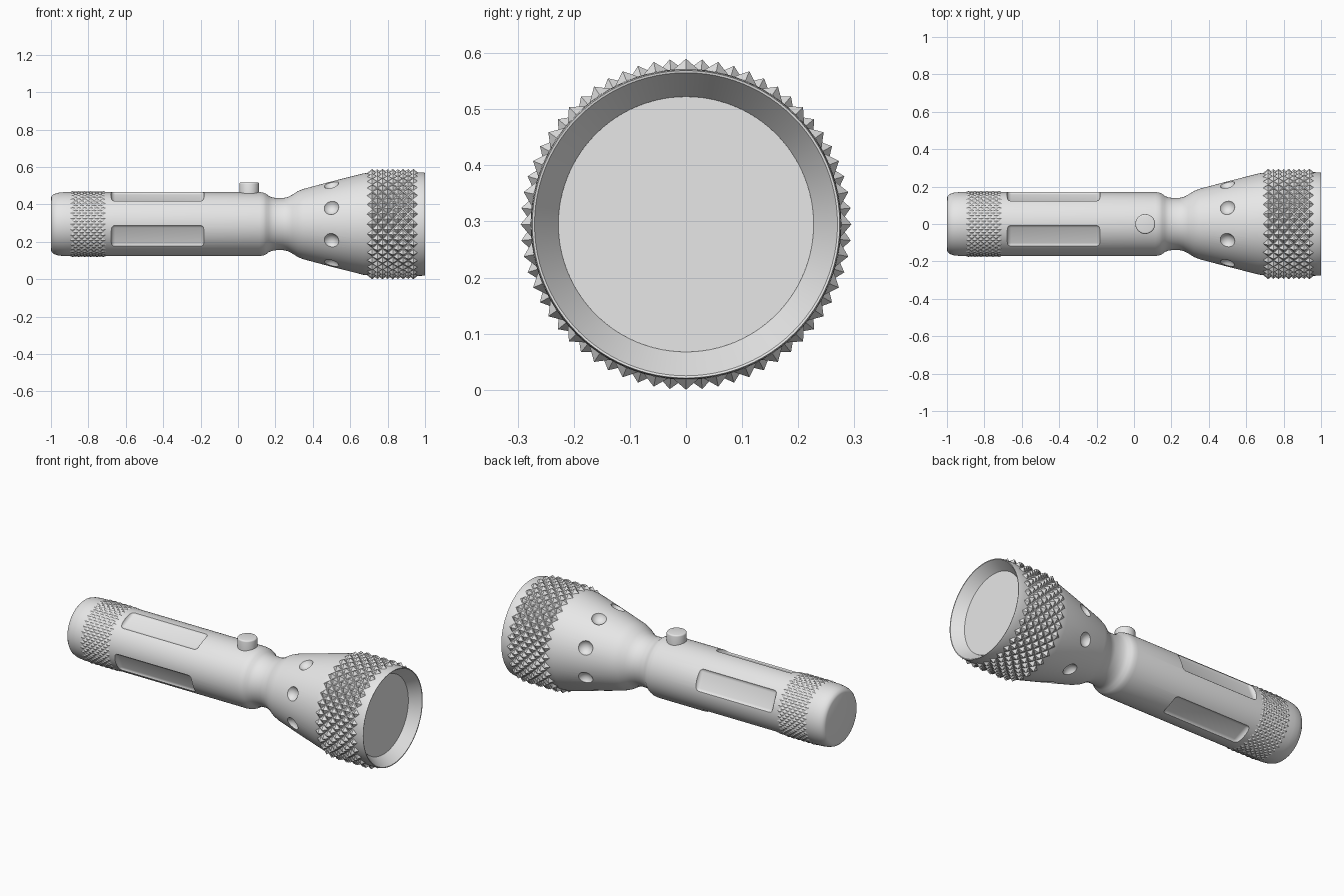
import bpy, bmesh, math
from mathutils import Matrix, Vector

if "Cube" in bpy.data.objects:
    bpy.data.objects.remove(bpy.data.objects["Cube"])

CZ = 0.295  # height of the long axis

grey = bpy.data.materials.new("plain_grey")
grey.diffuse_color = (0.8, 0.8, 0.8, 1)
grey.use_nodes = True
grey.node_tree.nodes["Principled BSDF"].inputs["Base Color"].default_value = grey.diffuse_color


def finish(bm, name, angle=None):
    bmesh.ops.recalc_face_normals(bm, faces=bm.faces[:])
    me = bpy.data.meshes.new(name)
    bm.to_mesh(me)
    bm.free()
    me.materials.append(grey)
    if angle:
        smooth(me, angle)
    ob = bpy.data.objects.new(name, me)
    bpy.context.collection.objects.link(ob)
    return ob


def smooth(me, angle):
    for p in me.polygons:
        p.use_smooth = True
    me.set_sharp_from_angle(angle=math.radians(angle))


def ring_point(x, r, a):
    # angle 0 points straight down
    return Vector((x, r * math.sin(a), CZ - r * math.cos(a)))


def lathe(name, profile, seg=96):
    bm = bmesh.new()
    rings = []
    for x, r in profile:
        n = 1 if r == 0 else seg
        rings.append([bm.verts.new(ring_point(x, r, 2 * math.pi * k / seg)) for k in range(n)])
    for a, b in zip(rings, rings[1:]):
        for k in range(seg):
            n = (k + 1) % seg
            if len(a) == 1:
                bm.faces.new((a[0], b[k], b[n]))
            elif len(b) == 1:
                bm.faces.new((a[k], b[0], a[n]))
            else:
                bm.faces.new((a[k], b[k], b[n], a[n]))
    return finish(bm, name, 32)


def knurl(name, x0, x1, rows, around, r_low, r_high):
    # staggered diamond pyramids wrapped round the axis
    bm = bmesh.new()
    verts = {}

    def v(i, j):
        j %= 2 * around
        if (i, j) not in verts:
            r = r_high if (i + j) % 2 else r_low
            x = x0 + (x1 - x0) * i / (2 * rows)
            verts[i, j] = bm.verts.new(ring_point(x, r, math.pi * j / around))
        return verts[i, j]

    for i in range(1, 2 * rows):
        for j in range(2 * around):
            if (i + j) % 2:
                c = [v(i - 1, j), v(i, j - 1), v(i + 1, j), v(i, j + 1)]
                for k in range(4):
                    bm.faces.new((v(i, j), c[k], c[(k + 1) % 4]))
    return finish(bm, name)


# casing: tail, barrel, neck, flared head and reflector bowl
casing = lathe("casing", [
    (-1.0, 0), (-1.0, 0.140), (-0.996, 0.150), (-0.985, 0.160), (-0.965, 0.167),
    (-0.93, 0.171), (-0.90, 0.171), (-0.71, 0.171), (0.115, 0.171), (0.135, 0.168),
    (0.15, 0.162), (0.165, 0.150), (0.185, 0.142), (0.21, 0.139), (0.24, 0.139),
    (0.265, 0.144), (0.29, 0.157), (0.32, 0.176), (0.35, 0.188), (0.50, 0.228),
    (0.67, 0.271), (0.70, 0.274), (0.96, 0.277), (0.99, 0.276), (1.0, 0.274),
    (0.999, 0.270), (0.935, 0.226), (0.935, 0)])

# cutters: four grip slots on the barrel, eight dimples on the head
bm = bmesh.new()
for k in range(4):
    part = bmesh.new()
    bmesh.ops.create_cube(part, size=1, matrix=Matrix.Diagonal((0.50, 0.136, 0.10, 1)))
    bmesh.ops.bevel(part, geom=part.edges[:], offset=0.024, segments=5,
                    profile=0.5, affect='EDGES')
    part.transform(Matrix.Translation((-0.43, 0, CZ))
                   @ Matrix.Rotation(math.radians(23 + 90 * k), 4, 'X')
                   @ Matrix.Translation((0, 0, 0.153 + 0.05)))
    tmp = bpy.data.meshes.new("tmp")
    part.to_mesh(tmp)
    part.free()
    bm.from_mesh(tmp)
    bpy.data.meshes.remove(tmp)
for k in range(8):
    m = (Matrix.Translation((0.495, 0, CZ))
         @ Matrix.Rotation(math.radians(22.5 + 45 * k), 4, 'X')
         @ Matrix.Translation((0, 0, 0.247)))
    bmesh.ops.create_uvsphere(bm, u_segments=32, v_segments=20, radius=0.045, matrix=m)
cutter = finish(bm, "recess_cutter")
cutter.hide_render = True

mod = casing.modifiers.new("recesses", 'BOOLEAN')
mod.operation = 'DIFFERENCE'
mod.solver = 'EXACT'
mod.object = cutter
bpy.context.view_layer.update()
cut = bpy.data.meshes.new_from_object(
    casing.evaluated_get(bpy.context.evaluated_depsgraph_get()))
casing.modifiers.clear()
casing.data = cut
smooth(cut, 32)
bpy.data.objects.remove(cutter)

# knurled grips
knurl("head_grip", 0.69, 0.965, 5, 32, 0.273, 0.295)
knurl("tail_grip", -0.90, -0.705, 6, 36, 0.1705, 0.176)

# lens disc
lathe("lens", [(0.936, 0.2275), (0.940, 0.2275), (0.940, 0)])

# push button
bm = bmesh.new()
bmesh.ops.create_cone(bm, cap_ends=True, segments=48, radius1=0.053, radius2=0.053,
                      depth=0.065, matrix=Matrix.Translation((0.06, 0, 0.4845)))
rim = [e for e in bm.edges if all(v.co.z > 0.5 for v in e.verts)]
bmesh.ops.bevel(bm, geom=rim, offset=0.008, segments=3, profile=0.5, affect='EDGES')
finish(bm, "push_button", 35)
